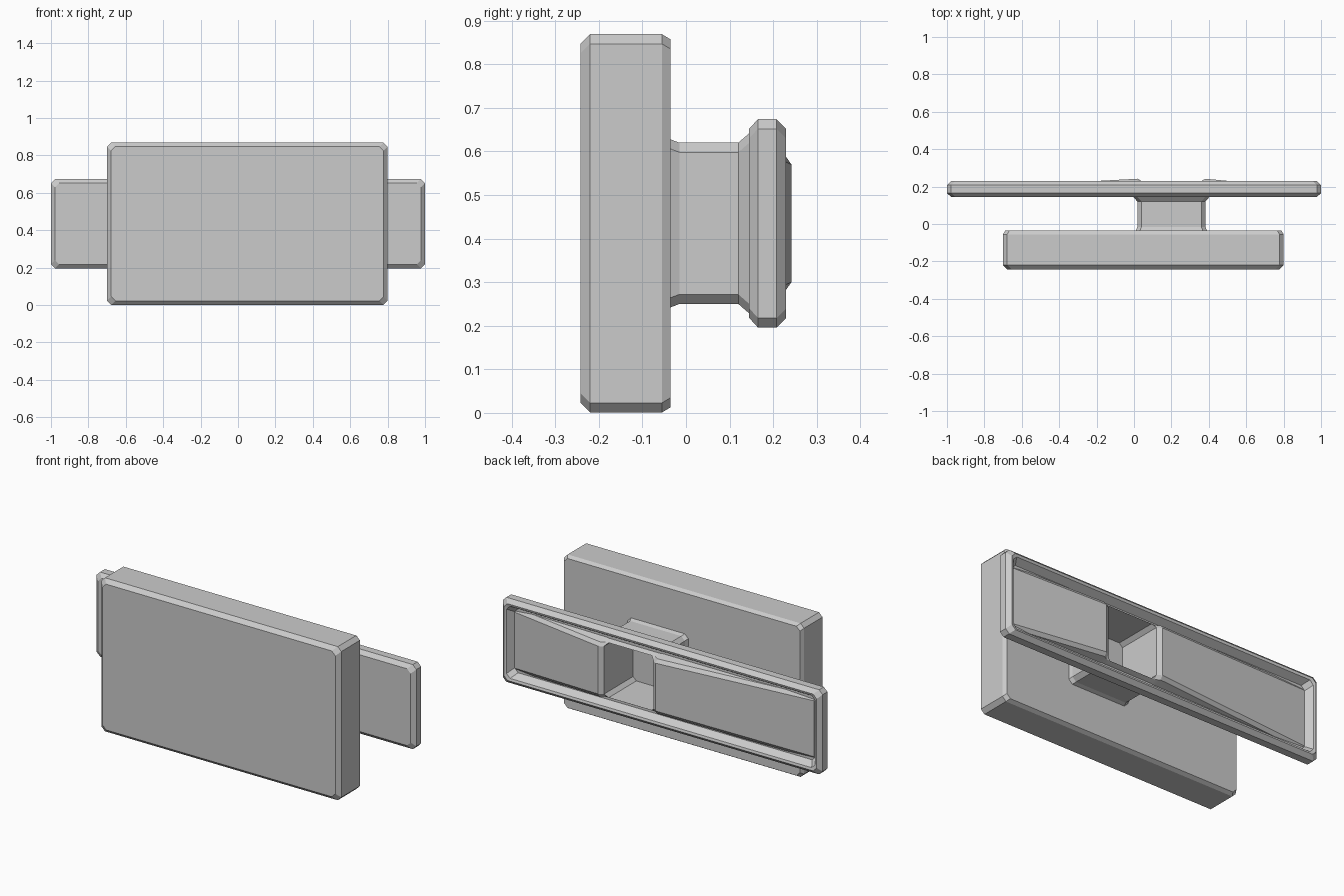
import bpy
import bmesh
from math import radians

cube = bpy.data.objects.get("Cube")
if cube:
    bpy.data.objects.remove(cube, do_unlink=True)

grey = bpy.data.materials.new("plain grey")
grey.use_nodes = True
COLOUR = (0.6, 0.6, 0.6, 1)
grey.diffuse_color = COLOUR
grey.node_tree.nodes["Principled BSDF"].inputs["Base Color"].default_value = COLOUR


def loft(name, rings):
    """Closed solid skinned through a list of equal-length rings."""
    bm = bmesh.new()
    rows = [[bm.verts.new(p) for p in ring] for ring in rings]
    count = len(rows[0])
    for a, b in zip(rows, rows[1:]):
        for i in range(count):
            j = (i + 1) % count
            bm.faces.new((a[i], a[j], b[j], b[i]))
    bm.faces.new(rows[0])
    bm.faces.new(rows[-1])
    bmesh.ops.recalc_face_normals(bm, faces=bm.faces)
    mesh = bpy.data.meshes.new(name)
    bm.to_mesh(mesh)
    bm.free()
    mesh.materials.append(grey)
    obj = bpy.data.objects.new(name, mesh)
    bpy.context.collection.objects.link(obj)
    return obj


def octagon(y, cx, cz, hx, hz, cut):
    """Rectangle with cut corners, facing along y."""
    quarter = [(hx, hz - cut), (hx - cut, hz)]
    mirrored = [(-x, z) for x, z in reversed(quarter)]
    half = quarter + mirrored
    return [(cx + x, y, cz + z) for x, z in half + [(-x, -z) for x, z in half]]


def block(name, cx, cz, hx, hz, cut, steps):
    """Loft along y; every step is (y, inset)."""
    return loft(name, [octagon(y, cx, cz, hx - d, hz - d, cut) for y, d in steps])


MID = 0.435      # height of the neck and plate axis
NECK_X = 0.2

# Thick front slab
block("front_slab", 0.05, MID, 0.75, 0.434, 0.022,
      [(-0.242, 0.022), (-0.22, 0), (-0.055, 0), (-0.035, 0.012)])

# Neck with flared ends
neck = block("neck", NECK_X, MID, 0.182, 0.185, 0.022,
             [(-0.036, -0.008), (-0.015, 0), (0.12, 0), (0.15, -0.026)])

# Back plate with a rim around a recess
plate = block("back_plate", 0, MID, 1, 0.239, 0.022,
              [(0.145, 0.022), (0.165, 0), (0.208, 0), (0.23, 0.022),
               (0.225, 0.035), (0.186, 0.058)])


# Panel in the recess, rising from both ends toward the opening
def panel_section(x, top, half):
    side = [(0.16, 0.178), (top - 0.014, half + 0.02), (top, half)]
    pts = side + [(y, -z) for y, z in reversed(side)]
    return [(x, y, MID + z) for y, z in pts]


panel = loft("sloped_panel", [
    panel_section(-0.935, 0.19, 0.158),
    panel_section(0.02, 0.242, 0.135),
    panel_section(0.045, 0.226, 0.135),
    panel_section(0.355, 0.226, 0.135),
    panel_section(0.38, 0.242, 0.135),
    panel_section(0.935, 0.19, 0.158)])

# Square opening through plate and neck down to the slab
cutter = block("opening_cutter", NECK_X, MID, 0.155, 0.155, 0.02, [(-0.06, 0), (0.3, 0)])
cutter.hide_render = True
cutter.display_type = 'WIRE'

bpy.context.view_layer.update()
for obj in (neck, plate, panel):
    mod = obj.modifiers.new("opening", 'BOOLEAN')
    mod.operation = 'DIFFERENCE'
    mod.solver = 'EXACT'
    mod.object = cutter
    bpy.ops.object.select_all(action='DESELECT')
    obj.select_set(True)
    bpy.context.view_layer.objects.active = obj
    bpy.ops.object.modifier_apply(modifier=mod.name)
    bpy.ops.object.shade_smooth_by_angle(angle=radians(20))
bpy.data.objects.remove(cutter, do_unlink=True)
